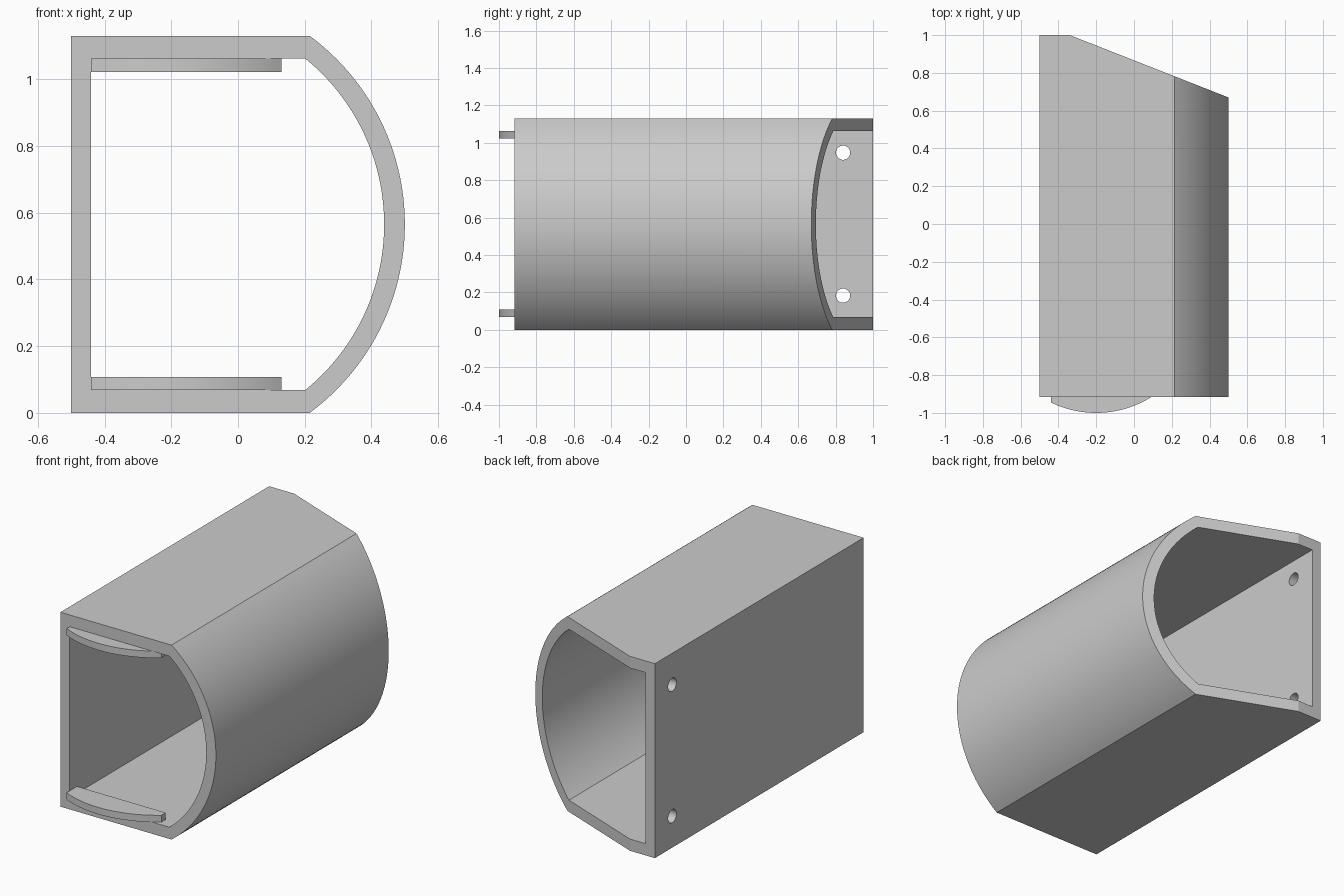
import bpy, bmesh, math

cube = bpy.data.objects.get("Cube")
if cube:
    bpy.data.objects.remove(cube, do_unlink=True)

HEIGHT, FRONT, BACK = 1.13, -0.917, 1.0
MID = HEIGHT / 2
ARC_X = -0.202          # centre of the rounded side
BEND_X = -0.34          # where the slanted rear cut starts

grey = bpy.data.materials.new("plain grey")
grey.use_nodes = True
colour = (0.6, 0.6, 0.6, 1)
grey.diffuse_color = colour
grey.node_tree.nodes["Principled BSDF"].inputs["Base Color"].default_value = colour


def make_object(name, bm):
    bmesh.ops.recalc_face_normals(bm, faces=bm.faces)
    mesh = bpy.data.meshes.new(name)
    bm.to_mesh(mesh)
    bm.free()
    mesh.materials.append(grey)
    obj = bpy.data.objects.new(name, mesh)
    bpy.context.collection.objects.link(obj)
    return obj


def smooth(obj):
    bpy.ops.object.select_all(action='DESELECT')
    obj.select_set(True)
    bpy.context.view_layer.objects.active = obj
    bpy.ops.object.shade_smooth_by_angle(angle=math.radians(20))


def section(left, half, radius, steps=48):
    """D-shaped section: flat left, top and bottom, rounded right."""
    a = math.asin(half / radius)
    pts = [(BEND_X, MID + half), (left, MID + half),
           (left, MID - half), (BEND_X, MID - half)]
    for i in range(steps + 1):
        t = -a + 2 * a * i / steps
        pts.append((ARC_X + radius * math.cos(t), MID + radius * math.sin(t)))
    return pts


def rear_y(x):
    return BACK - max(0, x - BEND_X) * 0.393


# Tube body with slanted rear end
bm = bmesh.new()
loops = []
for pts in (section(-0.5, MID, 0.702), section(-0.44, 0.497, 0.64)):
    loops.append([bm.verts.new((x, FRONT, z)) for x, z in pts])
    loops.append([bm.verts.new((x, rear_y(x), z)) for x, z in pts])
outer_f, outer_b, inner_f, inner_b = loops
for a, b in ((outer_f, outer_b), (inner_f, inner_b), (outer_f, inner_f), (outer_b, inner_b)):
    for i in range(len(a)):
        j = (i + 1) % len(a)
        bm.faces.new((a[i], a[j], b[j], b[i]))
body = make_object("tube_body", bm)

# Screw holes through the flat side
for name, z in (("lower", 0.183), ("upper", 0.947)):
    bpy.ops.mesh.primitive_cylinder_add(vertices=32, radius=0.038, depth=0.2,
                                        location=(-0.47, 0.84, z),
                                        rotation=(0, math.pi / 2, 0))
    cutter = bpy.context.object
    cutter.name = name + "_hole_cutter"
    cutter.hide_render = True
    cutter.hide_set(True)
    cut = body.modifiers.new(name + "_hole", 'BOOLEAN')
    cut.operation = 'DIFFERENCE'
    cut.object = cutter
    cut.solver = 'EXACT'
smooth(body)

# Curved locating tabs at the front opening
for name, z in (("lower_tab", 0.068), ("upper_tab", 1.022)):
    bm = bmesh.new()
    pts = [(0.13, -0.85), (-0.44, -0.85)]
    for i in range(25):
        x = -0.44 + 0.57 * i / 24
        pts.append((x, -0.45 - math.sqrt(0.55 ** 2 - (x + 0.2) ** 2)))
    face = bm.faces.new([bm.verts.new((x, y, z)) for x, y in pts])
    top = bmesh.ops.extrude_face_region(bm, geom=[face])["geom"]
    bmesh.ops.translate(bm, vec=(0, 0, 0.04),
                        verts=[v for v in top if isinstance(v, bmesh.types.BMVert)])
    smooth(make_object(name, bm))
